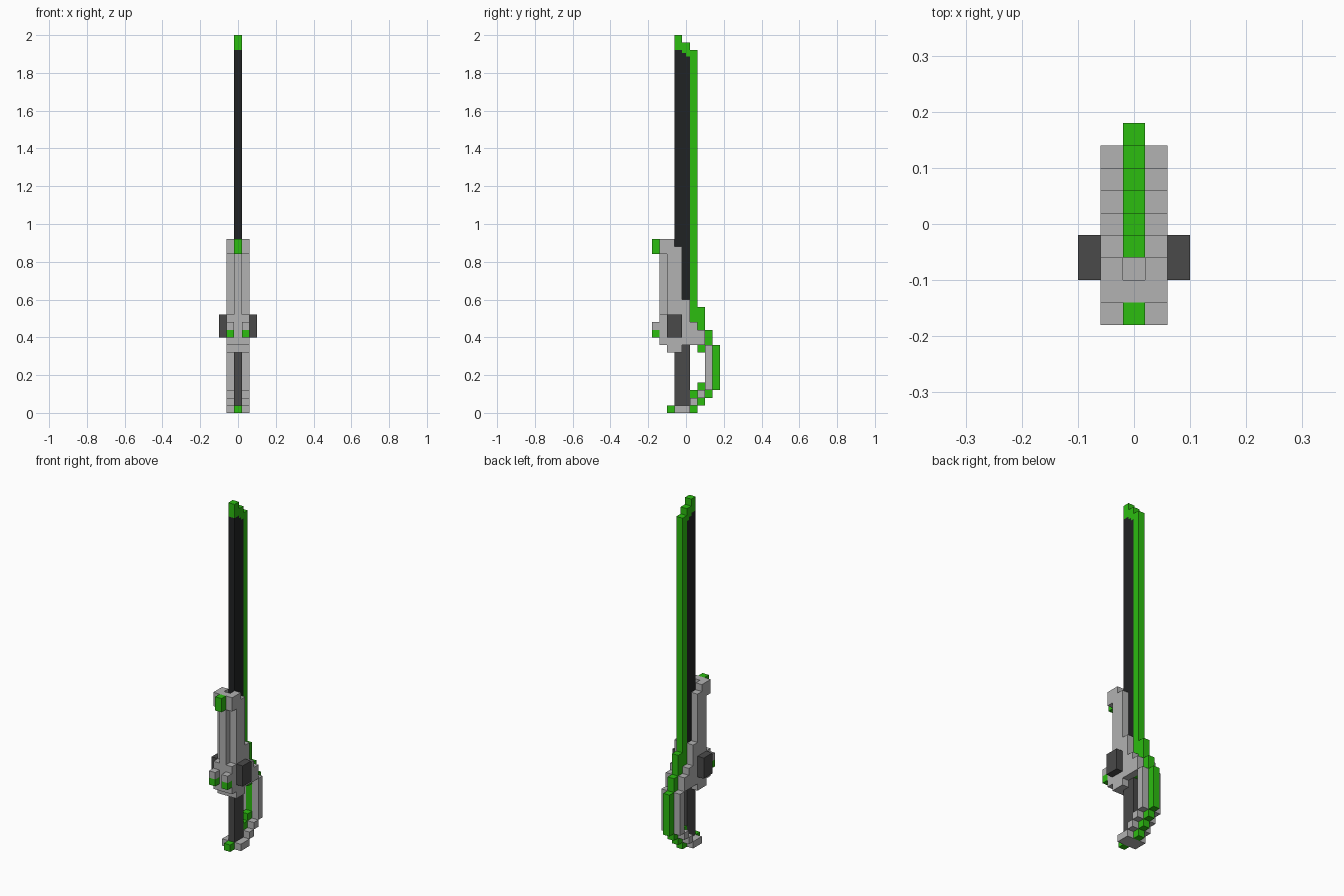
import bpy
import bmesh
from mathutils import Matrix, Vector

cube = bpy.data.objects.get("Cube")
if cube:
    bpy.data.objects.remove(cube, do_unlink=True)

U = 0.04  # size of one grid cell


def material(name, rgb):
    m = bpy.data.materials.new(name)
    m.use_nodes = True
    col = (*rgb, 1.0)
    m.diffuse_color = col
    bsdf = next(n for n in m.node_tree.nodes if n.type == 'BSDF_PRINCIPLED')
    bsdf.inputs["Base Color"].default_value = col
    bsdf.inputs["Roughness"].default_value = 0.8
    return m


GREEN = material("bright green", (0.025, 0.51, 0.005))
GREY = material("light grey", (0.445, 0.445, 0.445))
DARK = material("dark grey", (0.068, 0.068, 0.068))
BLACK = material("near black", (0.0145, 0.016, 0.017))

# Ranges across the width, in cells
CENTRE = [(-0.5, 0.5)]
WIDE = [(-1.5, 1.5)]
SIDES = [(-1.5, -0.5), (0.5, 1.5)]
OUTER = [(-2.5, -1.5), (1.5, 2.5)]


def part(name, mat, spans, slabs):
    """Boxes from (y0, y1, z0, z1) cells, repeated for each x span."""
    bm = bmesh.new()
    for x0, x1 in spans:
        for y0, y1, z0, z1 in slabs:
            size = Vector((x1 - x0, y1 - y0, z1 - z0)) * U
            mid = Vector(((x0 + x1) / 2, (y0 + y1) / 2 - 4.5, (z0 + z1) / 2)) * U
            bmesh.ops.create_cube(
                bm, size=1,
                matrix=Matrix.Translation(mid) @ Matrix.Diagonal((*size, 1)))
    me = bpy.data.meshes.new(name)
    bm.to_mesh(me)
    bm.free()
    me.materials.append(mat)
    ob = bpy.data.objects.new(name, me)
    bpy.context.collection.objects.link(ob)
    return ob


# Blade: dark core, green edge and stepped tip
part("blade_core", BLACK, CENTRE,
     [(3, 4, 9, 48), (4, 4.5, 9, 47.6), (4.5, 5, 9, 47.2)])
part("blade_edge", GREEN, CENTRE, [(5, 6, 9, 48), (6, 7, 8, 14)])
part("blade_tip", GREEN, CENTRE,
     [(3, 4, 48, 50), (4, 4.5, 47.6, 49), (4.5, 5, 47.2, 49)])

# Housing in front of the blade
part("housing_spine", GREY, CENTRE, [(1, 2, 9, 23), (2, 3, 8, 21)])
part("housing_sides", GREY, SIDES,
     [(1, 2, 9, 13), (1, 2, 21, 23), (2, 3, 8, 23), (3, 4, 8, 22)])
part("front_sight", GREEN, CENTRE, [(0, 1, 21, 23)])
part("front_nubs", GREY, SIDES, [(0, 1, 11, 12)])
part("front_nub_tips", GREEN, SIDES, [(0, 1, 10, 11)])
part("side_knobs", DARK, OUTER, [(2, 4, 10, 13)])

# Collar plates around the blade root
part("collar_plates", GREY, SIDES,
     [(4, 5, 9, 15), (5, 6, 9, 12), (6, 7, 9, 11)])

# Grip and pommel
part("grip", DARK, CENTRE, [(3, 5, 1, 9)])
part("pommel", GREY, WIDE, [(3, 5, 0, 1)])
part("pommel_tip", GREEN, CENTRE, [(2, 3, 0, 1)])

# Hand guard: green core between grey plates
part("guard_core", GREEN, CENTRE,
     [(5, 6, 0, 3), (6, 7, 1, 4), (7, 8, 2, 11), (8, 9, 3, 9)])
part("guard_plates", GREY, SIDES,
     [(5, 6, 1, 2), (6, 7, 2, 3), (7, 8, 3, 9)])
